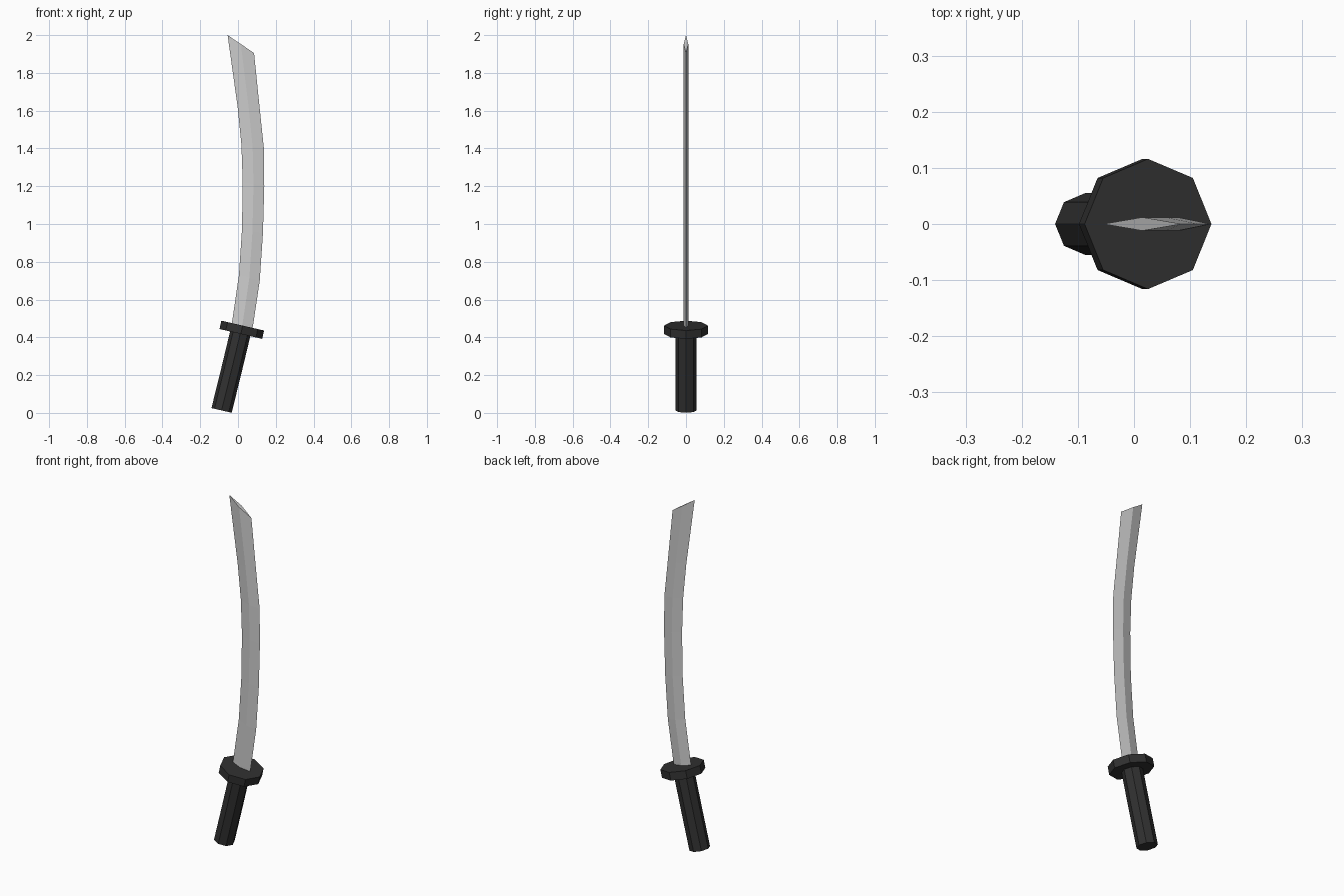
import bpy, bmesh, math
from mathutils import Vector

if "Cube" in bpy.data.objects:
    bpy.data.objects.remove(bpy.data.objects["Cube"])

black = bpy.data.materials.new("black")
black.diffuse_color = (0.03, 0.03, 0.03, 1)
black.use_nodes = True
black.node_tree.nodes["Principled BSDF"].inputs["Base Color"].default_value = black.diffuse_color


def loft(name, rings, mat=None):
    """Skin a list of equal-length point rings and cap both ends."""
    bm = bmesh.new()
    rows = [[bm.verts.new(p) for p in ring] for ring in rings]
    n = len(rows[0])
    for a, b in zip(rows, rows[1:]):
        for i in range(n):
            j = (i + 1) % n
            bm.faces.new((a[i], a[j], b[j], b[i]))
    bm.faces.new(rows[0][::-1])
    bm.faces.new(rows[-1])
    bmesh.ops.recalc_face_normals(bm, faces=bm.faces)
    me = bpy.data.meshes.new(name)
    bm.to_mesh(me)
    bm.free()
    ob = bpy.data.objects.new(name, me)
    bpy.context.collection.objects.link(ob)
    if mat:
        me.materials.append(mat)
    return ob


def octagon(x, z, radius, tilt):
    """Eight-sided ring centred on (x, 0, z), leaning towards +x by tilt degrees."""
    t = math.radians(tilt)
    u = Vector((math.cos(t), 0, -math.sin(t)))
    v = Vector((0, 1, 0))
    return [Vector((x, 0, z)) + radius * (math.cos(k * math.pi / 4) * u
            + math.sin(k * math.pi / 4) * v) for k in range(8)]


# Handle: slightly bent octagonal grip
loft("handle", [octagon(-0.087, 0.013, 0.055, 13),
                octagon(-0.036, 0.22, 0.055, 13.5),
                octagon(0.012, 0.42, 0.055, 13)], black)

# Guard: tilted octagonal disc
loft("guard", [octagon(0.015, 0.418, 0.116, 13),
               octagon(0.025, 0.462, 0.116, 13)], black)

# Blade: curved diamond section given by its left and right edges (x, z)
left = [(-0.040, 0.44), (-0.030, 0.49), (0.005, 0.73), (0.021, 0.97),
        (0.025, 1.22), (0.018, 1.42), (-0.002, 1.62), (-0.055, 2.0)]
right = [(0.068, 0.415), (0.080, 0.465), (0.115, 0.70), (0.132, 0.95),
         (0.139, 1.20), (0.137, 1.40), (0.114, 1.62), (0.085, 1.905)]
rings = []
for (lx, lz), (rx, rz) in zip(left, right):
    mx, mz = (lx + rx) / 2, (lz + rz) / 2
    rings.append([(lx, 0, lz), (mx, -0.012, mz), (rx, 0, rz), (mx, 0.012, mz)])
loft("blade", rings)
